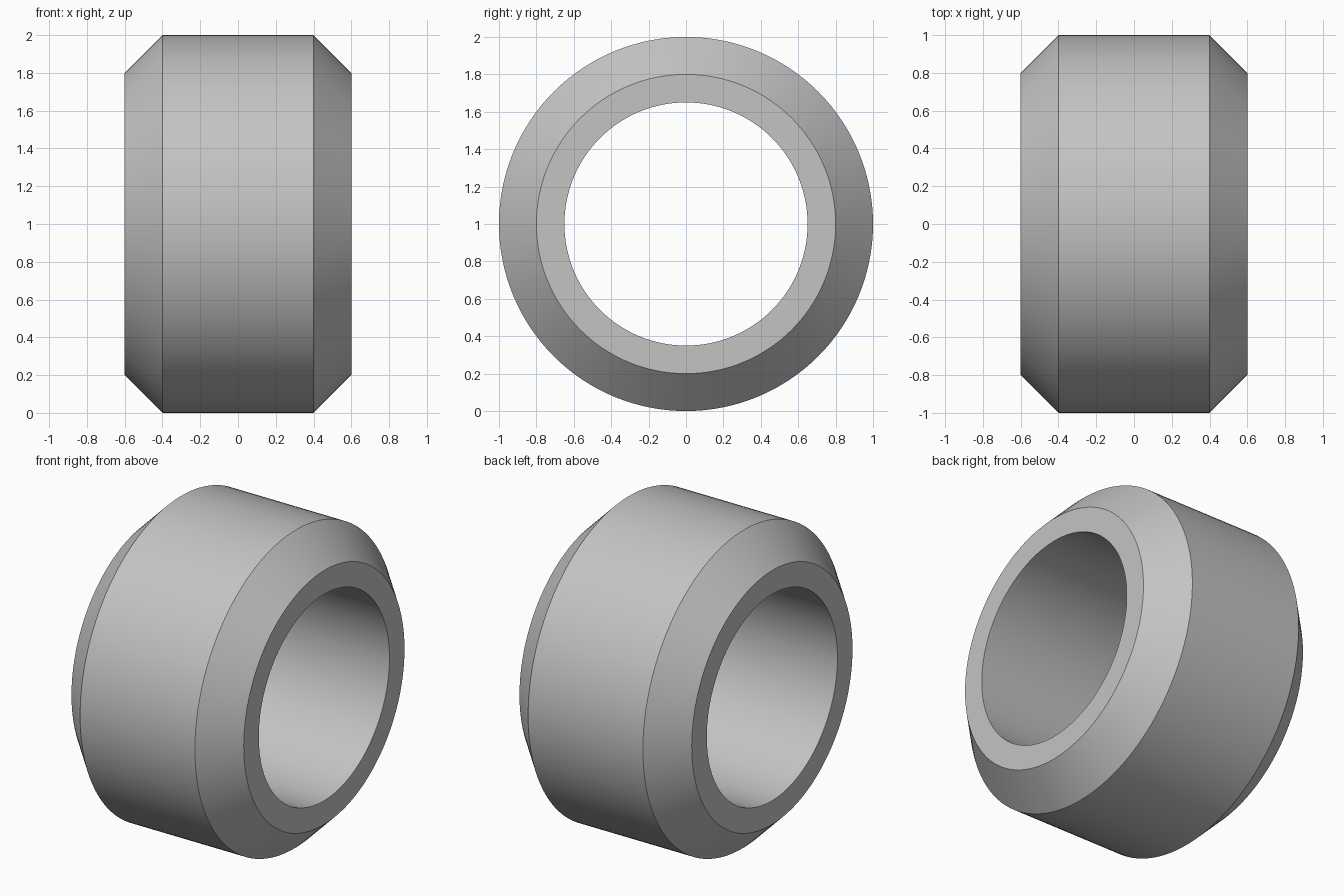
import bpy
import math
import bmesh
from mathutils import Matrix

default = bpy.data.objects.get("Cube")
if default:
    bpy.data.objects.remove(default, do_unlink=True)

SEGMENTS = 128
# Closed ring cross-section: (position along x, radius)
half = [(0.6, 0.65), (0.6, 0.8), (0.4, 1.0)]
profile = half + [(-x, r) for x, r in reversed(half)]

# Grey metal
grey = bpy.data.materials.new("grey")
grey.use_nodes = True
colour = (0.55, 0.55, 0.55, 1)
grey.diffuse_color = colour
grey.node_tree.nodes["Principled BSDF"].inputs["Base Color"].default_value = colour

# Sweep the cross-section around the x axis
bm = bmesh.new()
rings = []
for i in range(SEGMENTS):
    turn = Matrix.Rotation(math.tau * i / SEGMENTS, 3, "X")
    rings.append([bm.verts.new(turn @ Matrix.Identity(3).col[0] * x
                               + turn @ Matrix.Identity(3).col[2] * r) for x, r in profile])
for i, ring in enumerate(rings):
    following = rings[(i + 1) % SEGMENTS]
    for j in range(len(profile)):
        k = (j + 1) % len(profile)
        bm.faces.new((ring[j], ring[k], following[k], following[j]))
bmesh.ops.recalc_face_normals(bm, faces=bm.faces)
mesh = bpy.data.meshes.new("chamfered_ring")
bm.to_mesh(mesh)
bm.free()
mesh.materials.append(grey)

# Chamfered ring standing on its rim
ring_object = bpy.data.objects.new("chamfered_ring", mesh)
ring_object.location.z = 1
bpy.context.collection.objects.link(ring_object)
bpy.ops.object.select_all(action="DESELECT")
ring_object.select_set(True)
bpy.context.view_layer.objects.active = ring_object
bpy.ops.object.shade_smooth_by_angle(angle=math.radians(30))
